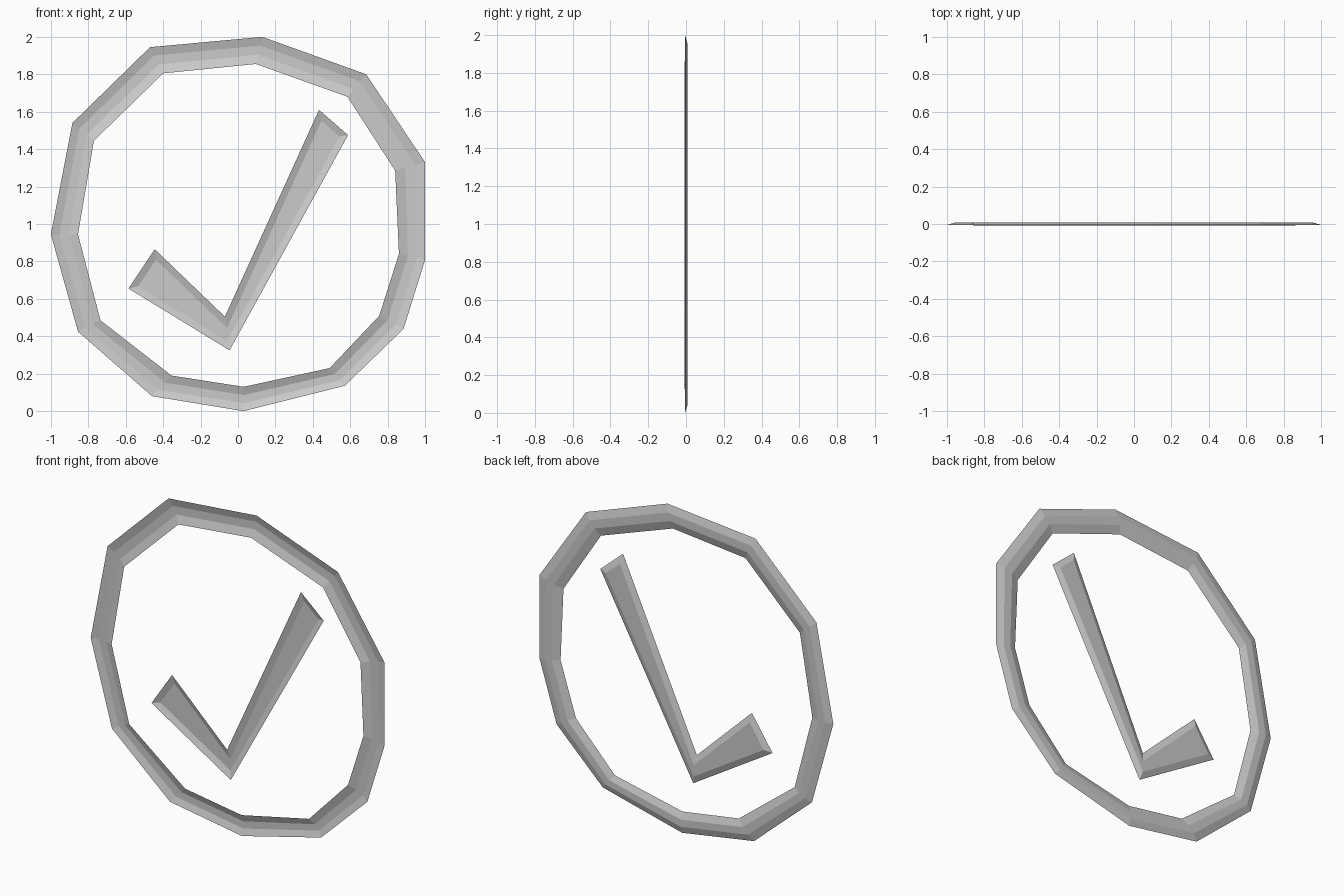
import bpy, bmesh
from mathutils import Vector

if "Cube" in bpy.data.objects:
    bpy.data.objects.remove(bpy.data.objects["Cube"])

FRONT, BACK = -0.008, 0.008


def finish(bm, name):
    mesh = bpy.data.meshes.new(name)
    bm.to_mesh(mesh)
    bm.free()
    obj = bpy.data.objects.new(name, mesh)
    bpy.context.collection.objects.link(obj)


# Hand-cut ring: outer and inner outlines, clockwise from the top (x, z)
outer = [(0.13, 2.0), (0.685, 1.80), (1.0, 1.33), (1.0, 0.81), (0.885, 0.44), (0.57, 0.135),
         (0.03, 0.0), (-0.46, 0.08), (-0.855, 0.425), (-1.0, 0.945), (-0.885, 1.54), (-0.47, 1.945)]
inner = [(0.095, 1.855), (0.585, 1.68), (0.84, 1.285), (0.86, 0.84), (0.755, 0.51), (0.49, 0.23),
         (0.03, 0.13), (-0.355, 0.19), (-0.735, 0.485), (-0.855, 0.945), (-0.77, 1.445), (-0.40, 1.805)]

# Open-fronted shell: bevelled sides rise to a flat band at the back
bm = bmesh.new()
loops = []
for t, y in ((0, -0.005), (0.32, BACK), (0.66, BACK), (1, FRONT)):
    loop = []
    for o, i in zip(outer, inner):
        p = Vector(o).lerp(Vector(i), t)
        loop.append(bm.verts.new((p.x, y, p.y)))
    loops.append(loop)
n = len(outer)
for a, b in zip(loops, loops[1:]):
    for k in range(n):
        j = (k + 1) % n
        bm.faces.new((a[k], a[j], b[j], b[k]))
finish(bm, "ring")

# Tick: one outline, inset and raised to the back in the same way
tick = [(-0.585, 0.655), (-0.445, 0.865), (-0.07, 0.505),
        (0.433, 1.61), (0.588, 1.475), (-0.045, 0.325)]
bm = bmesh.new()
face = bm.faces.new([bm.verts.new((x, FRONT + 0.002, z)) for x, z in tick])
bm.normal_update()
bmesh.ops.inset_individual(bm, faces=[face], thickness=0.036, use_even_offset=True)
for v in face.verts:
    v.co.y = BACK
finish(bm, "tick")
